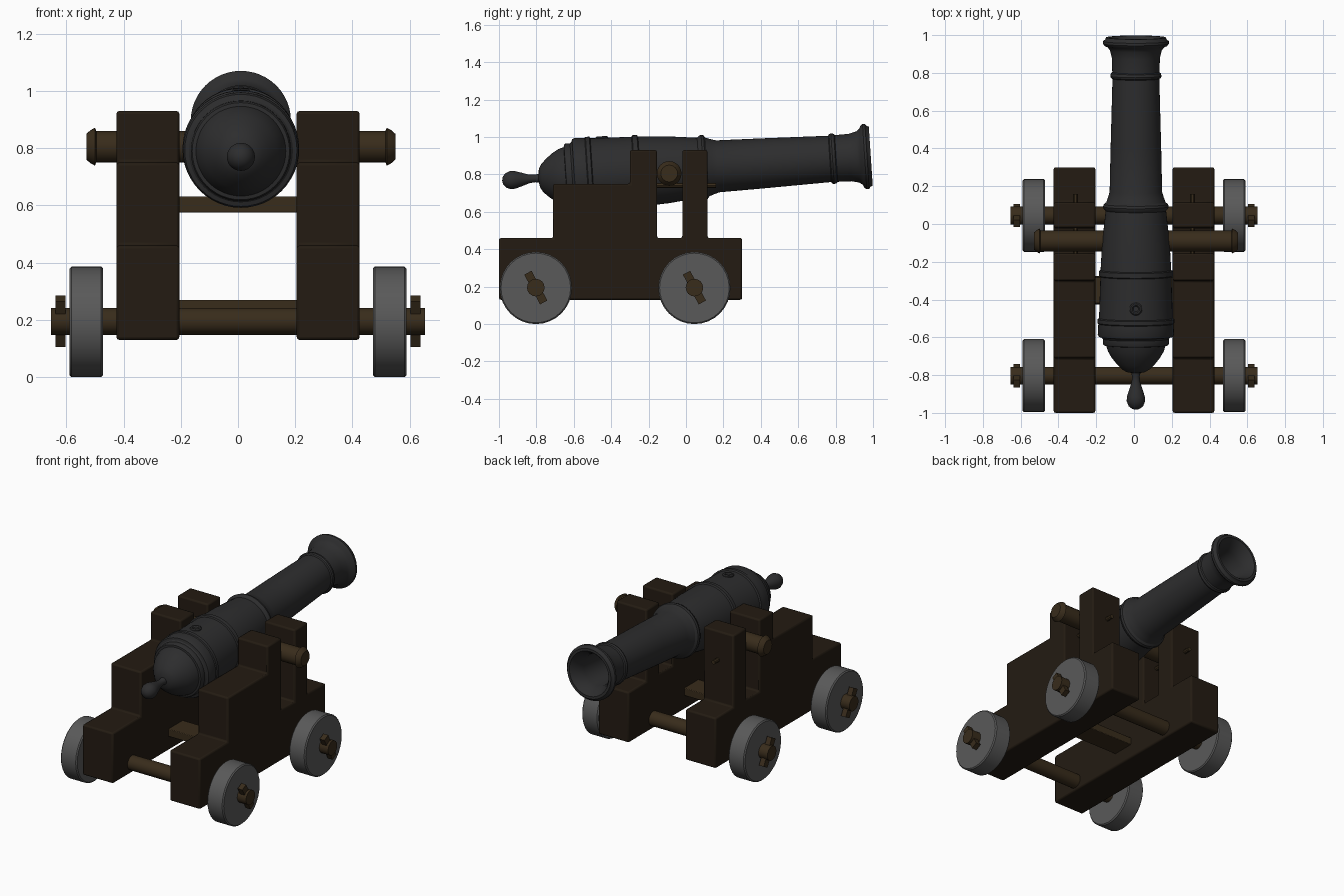
import bpy, bmesh, math
from mathutils import Matrix, Vector

if "Cube" in bpy.data.objects:
    bpy.data.objects.remove(bpy.data.objects["Cube"])

def material(name, rgb):
    m = bpy.data.materials.new(name)
    m.diffuse_color = (*rgb, 1)
    m.use_nodes = True
    m.node_tree.nodes["Principled BSDF"].inputs["Base Color"].default_value = m.diffuse_color
    return m

IRON = material("dark_iron", (0.026, 0.026, 0.027))
WHEEL = material("wheel_grey", (0.1, 0.1, 0.1))
OAK = material("dark_wood", (0.017, 0.011, 0.006))
BROWN = material("brown_wood", (0.04, 0.025, 0.011))

def finish(bm, name, mat, matrix=Matrix(), bevel=0):
    bmesh.ops.recalc_face_normals(bm, faces=bm.faces)
    me = bpy.data.meshes.new(name)
    bm.to_mesh(me)
    bm.free()
    me.polygons.foreach_set("use_smooth", [True] * len(me.polygons))
    me.set_sharp_from_angle(angle=math.radians(32))
    me.materials.append(mat)
    ob = bpy.data.objects.new(name, me)
    bpy.context.collection.objects.link(ob)
    ob.matrix_world = matrix
    if bevel:
        b = ob.modifiers.new("bevel", 'BEVEL')
        b.width, b.segments, b.limit_method = bevel, 2, 'ANGLE'
    return ob

def lathe(name, profile, mat, matrix, steps):
    """Turn (position along axis, radius) points around local z."""
    bm = bmesh.new()
    vs = [bm.verts.new((r, 0, s)) for s, r in profile]
    edges = [bm.edges.new(p) for p in zip(vs, vs[1:])]
    bmesh.ops.spin(bm, geom=vs + edges, cent=(0, 0, 0), axis=(0, 0, 1),
                   angle=math.tau, steps=steps)
    bmesh.ops.remove_doubles(bm, verts=bm.verts, dist=1e-5)
    return finish(bm, name, mat, matrix)

def along_x(y, z, x=0):
    return Matrix.Translation((x, y, z)) @ Matrix.Rotation(math.pi / 2, 4, 'Y')

def along_y(x, y, z, tilt=0):
    return Matrix.Translation((x, y, z)) @ Matrix.Rotation(tilt - math.pi / 2, 4, 'X')

def box(name, size, loc, mat, bevel=0, turn=0):
    bm = bmesh.new()
    bmesh.ops.create_cube(bm, size=1)
    bmesh.ops.scale(bm, vec=size, verts=bm.verts)
    return finish(bm, name, mat, Matrix.Translation(loc) @ Matrix.Rotation(turn, 4, 'X'), bevel)

# Barrel with cascabel knob, raised bands, flared muzzle and hollow bore
barrel_frame = along_y(0.01, 0, 0.832, math.radians(3.8))
lathe("barrel", [
    (-.985, 0), (-.982, .018), (-.967, .038), (-.94, .049), (-.915, .047), (-.88, .036),
    (-.84, .023), (-.81, .02), (-.79, .024), (-.785, .05), (-.77, .075), (-.745, .1),
    (-.71, .128), (-.675, .148), (-.645, .157), (-.643, .17), (-.635, .175), (-.61, .175),
    (-.602, .182), (-.598, .196), (-.585, .202), (-.53, .199), (-.525, .204), (-.505, .204),
    (-.5, .195), (-.28, .188), (-.275, .196), (-.25, .196), (-.245, .187), (-.1, .179),
    (.07, .16), (.08, .17), (.092, .174), (.105, .17), (.115, .157), (.14, .148),
    (.17, .139), (.4, .134), (.77, .124), (.775, .132), (.785, .136), (.8, .132),
    (.805, .125), (.88, .127), (.92, .137), (.938, .15), (.945, .166), (.957, .175),
    (.97, .174), (.978, .163), (.99, .158), (.99, .142), (.975, .13), (.94, .112),
    (.9, .1), (.45, .095), (.45, 0)], IRON, barrel_frame, 48)

# Vent ring on top of the breech
lathe("vent", [(0, .034), (.01, .034), (.016, .028), (.016, .02), (.008, .014), (.008, 0)],
      IRON, Matrix.Translation((.01, -.45, .988)) @ Matrix.Rotation(math.radians(3.8), 4, 'X'), 20)

# Trunnion bar with end caps
lathe("trunnion", [(-.54, 0), (-.54, .045), (-.525, .058), (-.51, .066), (-.505, .055),
                   (.505, .055), (.51, .066), (.525, .058), (.54, .045), (.54, 0)],
      BROWN, along_x(-.09, .805, .01), 24)

# Stepped carriage cheeks with trunnion slot, and the bolt through each front post
side = [(-1, .13), (.3, .13), (.3, .46), (.115, .46), (.115, .93), (-.02, .93),
        (-.02, .46), (-.155, .46), (-.155, .93), (-.3, .93), (-.3, .75), (-.71, .75),
        (-.71, .46), (-1, .46)]
for s, tag in ((-1, "left"), (1, "right")):
    bm = bmesh.new()
    face = bm.faces.new([bm.verts.new((s * .315 - .11, y, z)) for y, z in side])
    ext = bmesh.ops.extrude_face_region(bm, geom=[face])
    bmesh.ops.translate(bm, vec=(.22, 0, 0),
                        verts=[v for v in ext["geom"] if isinstance(v, bmesh.types.BMVert)])
    finish(bm, tag + "_cheek", OAK, bevel=.01)
    lathe(tag + "_post_bolt", [(-.18, 0), (-.18, .014), (.16, .014), (.16, 0)],
          BROWN, along_y(s * .31, 0, .742), 10)

# Cross planks between the cheeks
box("lower_plank", (.42, .15, .05), (0, -.35, .245), BROWN, .004)
box("upper_plank", (.42, .14, .055), (0, -.35, .603), BROWN, .004)

# Axles, wheels and tilted linchpins
for y, end in ((.045, "front"), (-.803, "rear")):
    lathe(end + "_axle", [(-.653, 0), (-.653, .047), (.653, .047), (.653, 0)],
          BROWN, along_x(y, .195), 16)
    for s, tag in ((-1, "left"), (1, "right")):
        lathe(f"{end}_{tag}_wheel", [(-.059, 0), (-.059, .186), (-.052, .193),
                                     (.052, .193), (.059, .186), (.059, 0)],
              WHEEL, along_x(y, .193, s * .53), 32)
        box(f"{end}_{tag}_linchpin", (.034, .044, .18), (s * .62, y, .195), BROWN, 0,
            math.radians(28))
